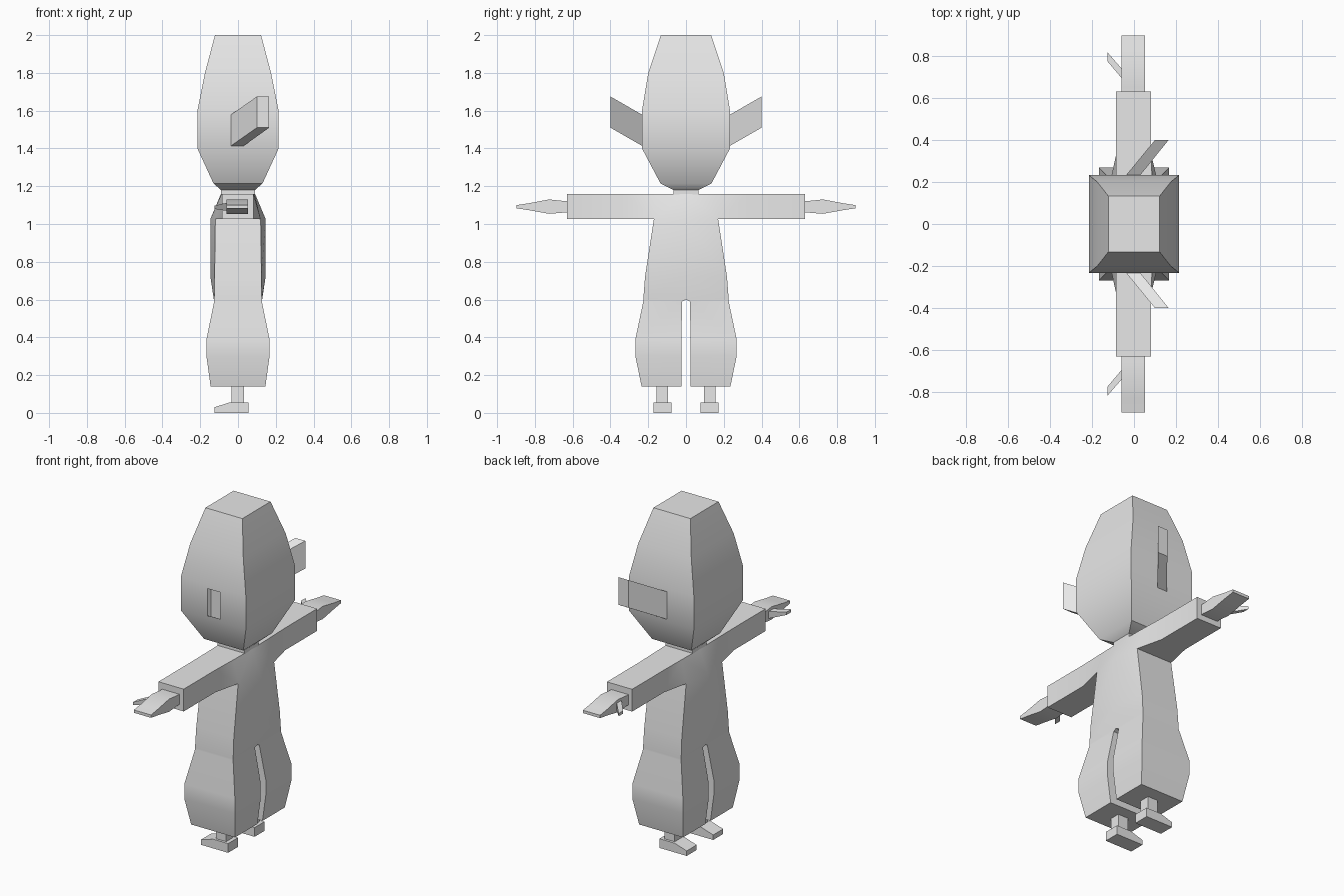
import bpy
import bmesh
import math

if "Cube" in bpy.data.objects:
    bpy.data.objects.remove(bpy.data.objects["Cube"])

grey = bpy.data.materials.new("plain_grey")
grey.diffuse_color = (0.8, 0.8, 0.8, 1)
grey.use_nodes = True
grey.node_tree.nodes["Principled BSDF"].inputs["Base Color"].default_value = grey.diffuse_color


def finish(name, bm, mirror):
    """Optionally mirror across y, weld, shade and add to the scene."""
    if mirror:
        copy = bmesh.ops.duplicate(bm, geom=bm.verts[:] + bm.edges[:] + bm.faces[:])
        for v in copy["geom"]:
            if isinstance(v, bmesh.types.BMVert):
                v.co.y *= -1
        bmesh.ops.reverse_faces(
            bm, faces=[f for f in copy["geom"] if isinstance(f, bmesh.types.BMFace)])
        bmesh.ops.remove_doubles(bm, verts=bm.verts[:], dist=1e-4)
    bmesh.ops.recalc_face_normals(bm, faces=bm.faces[:])
    mesh = bpy.data.meshes.new(name)
    bm.to_mesh(mesh)
    bm.free()
    mesh.materials.append(grey)
    ob = bpy.data.objects.new(name, mesh)
    bpy.context.collection.objects.link(ob)
    bpy.ops.object.select_all(action='DESELECT')
    ob.select_set(True)
    bpy.context.view_layer.objects.active = ob
    bpy.ops.object.shade_smooth_by_angle(angle=math.radians(30))
    return ob


def skin(bm, a, b, skip=()):
    """Bridge two four-point rings."""
    for i in range(4):
        if i not in skip:
            j = (i + 1) % 4
            bm.faces.new((a[i], a[j], b[j], b[i]))


def loft(name, rings, mirror=False):
    """Closed solid through a list of four-point rings."""
    bm = bmesh.new()
    vs = [[bm.verts.new(p) for p in r] for r in rings]
    for a, b in zip(vs, vs[1:]):
        skin(bm, a, b)
    bm.faces.new(vs[0])
    bm.faces.new(vs[-1])
    return finish(name, bm, mirror)


def level(z, x0, x1, y0, y1):
    return [(x0, y0, z), (x1, y0, z), (x1, y1, z), (x0, y1, z)]


def slice_y(y, x0, x1, z0, z1):
    return [(x0, y, z0), (x1, y, z0), (x1, y, z1), (x0, y, z1)]


def slice_x(x, y0, y1, z0, z1):
    return [(x, y0, z0), (x, y1, z0), (x, y1, z1), (x, y0, z1)]


# Head: tall tapered block, with a short neck
loft("head", [level(z, -x, x, -y, y) for z, x, y in (
    (1.18, .09, .065), (1.215, .13, .135), (1.4, .215, .233), (1.6, .215, .233),
    (1.8, .175, .2), (2.0, .122, .133))])
loft("neck", [level(1.14, -.09, .09, -.065, .065), level(1.19, -.09, .09, -.065, .065)])

# Ears: slanted plates sweeping back and up
loft("ears", [slice_y(.20, -.064, .004, 1.395, 1.56),
              slice_y(.40, .10, .165, 1.51, 1.675)], True)

# Suit: half of legs, torso and sleeve, mirrored
# (z, inner half depth, outer half depth, inner y, outer y)
bm = bmesh.new()
levels = ((.14, .145, .145, .024, .235), (.30, .167, .167, .024, .268),
          (.39, .167, .167, .024, .268), (.59, .126, .126, .021, .226),
          (.60, .128, .126, 0, .226), (.72, .146, .124, 0, .217),
          (1.027, .146, .12, 0, .17), (1.16, .09, .087, 0, .165))
rings = [[bm.verts.new(p) for p in
          ((-xi, yi, z), (-xo, yo, z), (xo, yo, z), (xi, yi, z))]
         for z, xi, xo, yi, yo in levels]
for k, (a, b) in enumerate(zip(rings, rings[1:])):
    skip = [3] if k >= 4 else []          # no wall on the mirror plane
    if k == len(rings) - 2:
        skip.append(1)                    # opening for the sleeve
    skin(bm, a, b, skip)
bm.faces.new(rings[0])
bm.faces.new(rings[-1])
low, top = rings[-2], rings[-1]
prev = [low[1], low[2], top[2], top[1]]
for y in (.33, .63):
    ring = [bm.verts.new(p) for p in slice_y(y, -.085, .082, 1.027, 1.16)]
    skin(bm, prev, ring)
    prev = ring
bm.faces.new(prev)
finish("suit", bm, True)

# Hands and thumbs
loft("hands", [slice_y(y, -.06, .053, z0, z1) for y, z0, z1 in (
    (.61, 1.06, 1.122), (.65, 1.06, 1.122), (.725, 1.054, 1.13),
    (.83, 1.073, 1.11), (.897, 1.083, 1.1))], True)
loft("thumbs", [slice_x(-.03, .66, .705, 1.07, 1.112),
                slice_x(-.06, .695, .74, 1.07, 1.112),
                slice_x(-.125, .772, .815, 1.08, 1.097)], True)

# Ankles and wedge-toed feet
loft("ankles", [level(.04, -.035, .032, .094, .157),
                level(.16, -.035, .032, .094, .157)], True)
loft("feet", [slice_x(x, .078, .172, 0, z) for x, z in (
    (-.125, .03), (-.045, .055), (.055, .055))], True)
